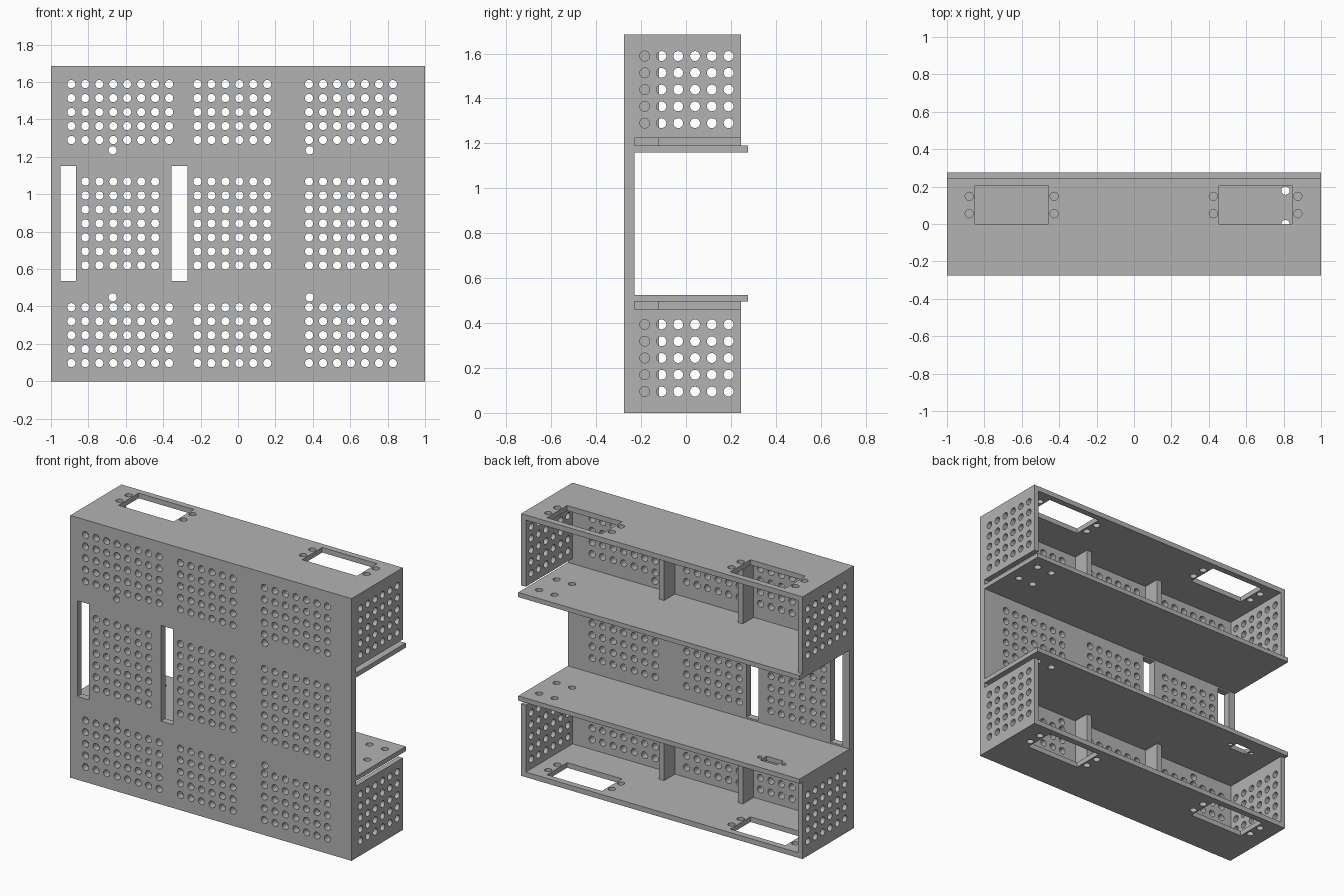
import bpy, bmesh, math
from mathutils import Matrix

if "Cube" in bpy.data.objects:
    bpy.data.objects.remove(bpy.data.objects["Cube"])

grey = bpy.data.materials.new("plain grey")
grey.diffuse_color = (0.45, 0.45, 0.45, 1)
grey.use_nodes = True
grey.node_tree.nodes["Principled BSDF"].inputs["Base Color"].default_value = grey.diffuse_color

T = 0.033                     # sheet thickness
H = 1.685                     # overall height
FRONT, INNER, BACK, LIP = -0.275, -0.23, 0.245, 0.275


def rect(u0, u1, v0, v1):
    return [(u0, v0), (u1, v0), (u1, v1), (u0, v1)]


def circle(u, v, r=0.022, n=20):
    return [(u + r * math.cos(2 * math.pi * i / n),
             v + r * math.sin(2 * math.pi * i / n)) for i in range(n)]


def grid(u0, nu, v0, nv, step=0.0747):
    return [circle(u0 + i * step, v0 + j * step) for i in range(nu) for j in range(nv)]


def panel(name, outline, holes, axis, lo, hi):
    """Flat sheet with openings, standing across the given axis from lo to hi."""
    cu = bpy.data.curves.new(name, 'CURVE')
    cu.dimensions = '2D'
    cu.fill_mode = 'BOTH'
    cu.extrude = (hi - lo) / 2
    for loop in [outline] + holes:
        sp = cu.splines.new('POLY')
        sp.points.add(len(loop) - 1)
        for p, (u, v) in zip(sp.points, loop):
            p.co = (u, v, 0, 1)
        sp.use_cyclic_u = True
    tmp = bpy.data.objects.new(name + "_outline", cu)
    bpy.context.collection.objects.link(tmp)
    bpy.context.view_layer.update()
    dg = bpy.context.evaluated_depsgraph_get()
    me = bpy.data.meshes.new_from_object(tmp.evaluated_get(dg))
    bpy.data.objects.remove(tmp)
    m = (lo + hi) / 2
    frame = {'x': Matrix(((0, 0, 1, m), (1, 0, 0, 0), (0, 1, 0, 0), (0, 0, 0, 1))),
             'y': Matrix(((1, 0, 0, 0), (0, 0, -1, m), (0, 1, 0, 0), (0, 0, 0, 1))),
             'z': Matrix.Translation((0, 0, m))}[axis]
    me.transform(frame)
    bm = bmesh.new()
    bm.from_mesh(me)
    bmesh.ops.remove_doubles(bm, verts=bm.verts, dist=0.0005)
    bmesh.ops.recalc_face_normals(bm, faces=bm.faces)
    for f in bm.faces:
        f.smooth = False
        f.material_index = 0
    bm.to_mesh(me)
    bm.free()
    me.materials.clear()
    me.materials.append(grey)
    ob = bpy.data.objects.new(name, me)
    bpy.context.collection.objects.link(ob)
    return ob


# Perforated front sheet with two tall slots
holes = [rect(-0.95, -0.865, 0.535, 1.15), rect(-0.355, -0.27, 0.535, 1.15)]
for z0, rows, x0, cols in ((0.097, 5, -0.891, 8), (0.62, 7, -0.816, 6), (1.29, 5, -0.891, 8)):
    holes += grid(x0, cols, z0, rows)
    holes += grid(-0.217, 6, z0, rows)
    holes += grid(0.38, 7, z0, rows)
holes += [circle(x, z) for x in (-0.67, 0.383) for z in (0.449, 1.235)]
panel("front_panel", rect(-1, 1, 0, H), holes, 'y', FRONT, INNER)

# Outer top and bottom sheets with rectangular openings and screw holes
holes = []
for x0, x1 in ((-0.85, -0.458), (0.455, 0.845)):
    holes.append(rect(x0, x1, 0.0, 0.205))
    holes += [circle(x, y) for x in (x0 - 0.031, x1 + 0.031) for y in (0.055, 0.148)]
panel("bottom_panel", rect(-1, 1, INNER, BACK), holes, 'z', 0, T)
panel("top_panel", rect(-1, 1, INNER, BACK), holes, 'z', H - T, H)

# Inner shelves with a projecting lip
corner = [circle(x, y) for x in (0.81, 0.92) for y in (0.0, 0.178)]
port = [rect(-0.78, -0.66, 0.125, 0.19)] + [circle(x, 0.158, 0.014) for x in (-0.805, -0.635)]
panel("lower_shelf", rect(-1, 1, INNER, LIP), corner + port, 'z', 0.495, 0.525)
panel("upper_shelf", rect(-1, 1, INNER, LIP), corner, 'z', 1.16, 1.19)

# Perforated end walls: the right pair leaves a narrow gap beside the shelf
for level, z0, z1, hz, gap0, gap1 in (("lower", T, 0.495, 0.095, 0, 0.032),
                                      ("upper", 1.19, H - T, 1.29, 0.034, 0)):
    h = grid(-0.184, 6, hz, 5)
    panel(level + "_left_wall", rect(INNER, BACK, z0, z1), h, 'x', -1, -1 + T)
    panel(level + "_right_wall", rect(INNER, BACK, z0 + gap0, z1 - gap1) if level == "upper"
          else rect(INNER, BACK, z0, z1 - gap1), h, 'x', 1 - T, 1)
    # Short stiffening ribs behind the front sheet
    for side, x in (("left", -0.32), ("right", 0.24)):
        panel(level + "_" + side + "_rib", rect(INNER, -0.12, z0, z1), [], 'x', x, x + 0.035)
